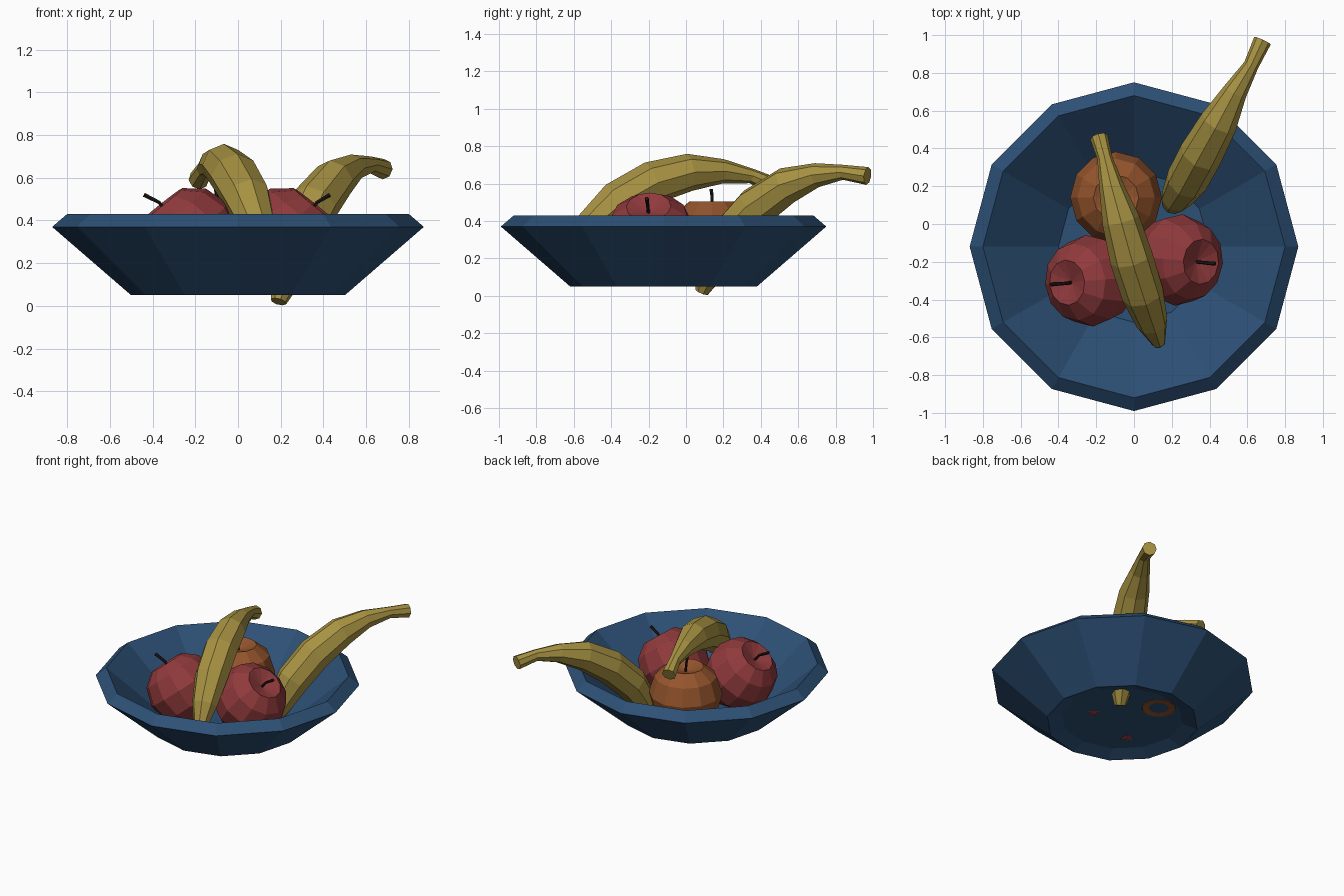
import bpy, bmesh
from math import sin, cos, tau
from mathutils import Vector

if "Cube" in bpy.data.objects:
    bpy.data.objects.remove(bpy.data.objects["Cube"])


def material(name, rgb):
    m = bpy.data.materials.new(name)
    m.diffuse_color = (*rgb, 1)
    m.use_nodes = True
    m.node_tree.nodes["Principled BSDF"].inputs["Base Color"].default_value = m.diffuse_color
    return m


BLUE = material("glaze", (0.026, 0.08, 0.18))
RED = material("red_skin", (0.28, 0.042, 0.045))
ORANGE = material("orange_skin", (0.30, 0.09, 0.026))
YELLOW = material("yellow_skin", (0.39, 0.29, 0.055))
DARK = material("dark_stem", (0.015, 0.009, 0.009))


def finish(bm, name, mat, fix_normals=True):
    if fix_normals:
        bmesh.ops.recalc_face_normals(bm, faces=bm.faces)
    me = bpy.data.meshes.new(name)
    bm.to_mesh(me)
    bm.free()
    me.materials.append(mat)
    ob = bpy.data.objects.new(name, me)
    bpy.context.collection.objects.link(ob)
    return ob


def skin(bm, rings, closed=False):
    """Join successive vertex rings with quads."""
    pairs = list(zip(rings, rings[1:]))
    if closed:
        pairs.append((rings[-1], rings[0]))
    for a, b in pairs:
        n = len(a)
        for i in range(n):
            j = (i + 1) % n
            bm.faces.new((a[i], a[j], b[j], b[i]))


def lathe_rings(bm, profile, n):
    return [[bm.verts.new((r * cos(tau * i / n), r * sin(tau * i / n), z))
             for i in range(n)] for r, z in profile]


def fan(bm, ring, z):
    c = bm.verts.new((0, 0, z))
    for i in range(len(ring)):
        bm.faces.new((ring[i], ring[(i + 1) % len(ring)], c))


def tube(name, pts, radii, n, mat):
    """Tapered tube along a path, with flat ends."""
    bm = bmesh.new()
    pts = [Vector(p) for p in pts]
    rings = []
    for k, (p, r) in enumerate(zip(pts, radii)):
        t = (pts[min(k + 1, len(pts) - 1)] - pts[max(k - 1, 0)]).normalized()
        ref = Vector((0, 0, 1)) if abs(t.z) < 0.99 else Vector((0, 1, 0))
        side = t.cross(ref).normalized()
        up = side.cross(t)
        rings.append([bm.verts.new(p + r * (side * cos(tau * i / n) + up * sin(tau * i / n)))
                      for i in range(n)])
    skin(bm, rings)
    bm.faces.new(rings[0])
    bm.faces.new(rings[-1])
    return finish(bm, name, mat)


# Bowl: 12-sided wall with bevelled rim and recessed foot
bm = bmesh.new()
wall = lathe_rings(bm, [(0.40, 0.084), (0.50, 0.05), (0.87, 0.37), (0.80, 0.43)], 12)
skin(bm, wall, closed=True)
finish(bm, "bowl", BLUE).location = (0, -0.12, 0)
# Bowl floor disc
bm = bmesh.new()
bm.faces.new(lathe_rings(bm, [(0.40, 0.084)], 12)[0])
finish(bm, "bowl_floor", BLUE, False).location = (0, -0.12, 0)


# Round fruit: faceted body with sunken top, plus bent stem
def round_fruit(name, centre, axis, mat, stem):
    bm = bmesh.new()
    rings = lathe_rings(bm, [(0.12, 0.20), (0.205, 0.13), (0.243, 0.01),
                             (0.21, -0.12), (0.11, -0.225)], 12)
    skin(bm, rings)
    fan(bm, rings[0], 0.16)
    fan(bm, rings[-1], -0.215)
    ob = finish(bm, name, mat)
    ob.location = centre
    ob.rotation_mode = 'QUATERNION'
    ob.rotation_quaternion = Vector(axis).to_track_quat('Z', 'Y')
    tube(name + "_stem", stem, (0.009, 0.009, 0.011), 6, DARK)


round_fruit("apple_left", (-0.23, -0.30, 0.32), (-0.62, -0.05, 0.78), RED,
            [(-0.33, -0.31, 0.44), (-0.37, -0.315, 0.485), (-0.44, -0.32, 0.52)])
round_fruit("apple_right", (0.23, -0.19, 0.32), (0.62, -0.05, 0.78), RED,
            [(0.33, -0.20, 0.44), (0.37, -0.205, 0.485), (0.43, -0.21, 0.52)])
round_fruit("orange", (-0.095, 0.14, 0.305), (0, 0, 1), ORANGE,
            [(-0.095, 0.14, 0.46), (-0.10, 0.14, 0.52), (-0.105, 0.135, 0.57)])

# Bananas: stem end first, blossom tip last
RADII = (0.048, 0.040, 0.065, 0.100, 0.115, 0.112, 0.085, 0.038)
tube("banana_back", [(0.68, 0.97, 0.64), (0.62, 0.84, 0.66), (0.535, 0.70, 0.645),
                     (0.45, 0.54, 0.59), (0.355, 0.37, 0.47), (0.28, 0.23, 0.315),
                     (0.225, 0.14, 0.15), (0.19, 0.085, 0.02)], RADII, 8, YELLOW)
tube("banana_front", [(-0.185, 0.46, 0.59), (-0.155, 0.35, 0.64), (-0.12, 0.20, 0.665),
                      (-0.07, 0.02, 0.66), (-0.015, -0.18, 0.605), (0.045, -0.37, 0.50),
                      (0.095, -0.52, 0.365), (0.13, -0.625, 0.23)], RADII, 8, YELLOW)
